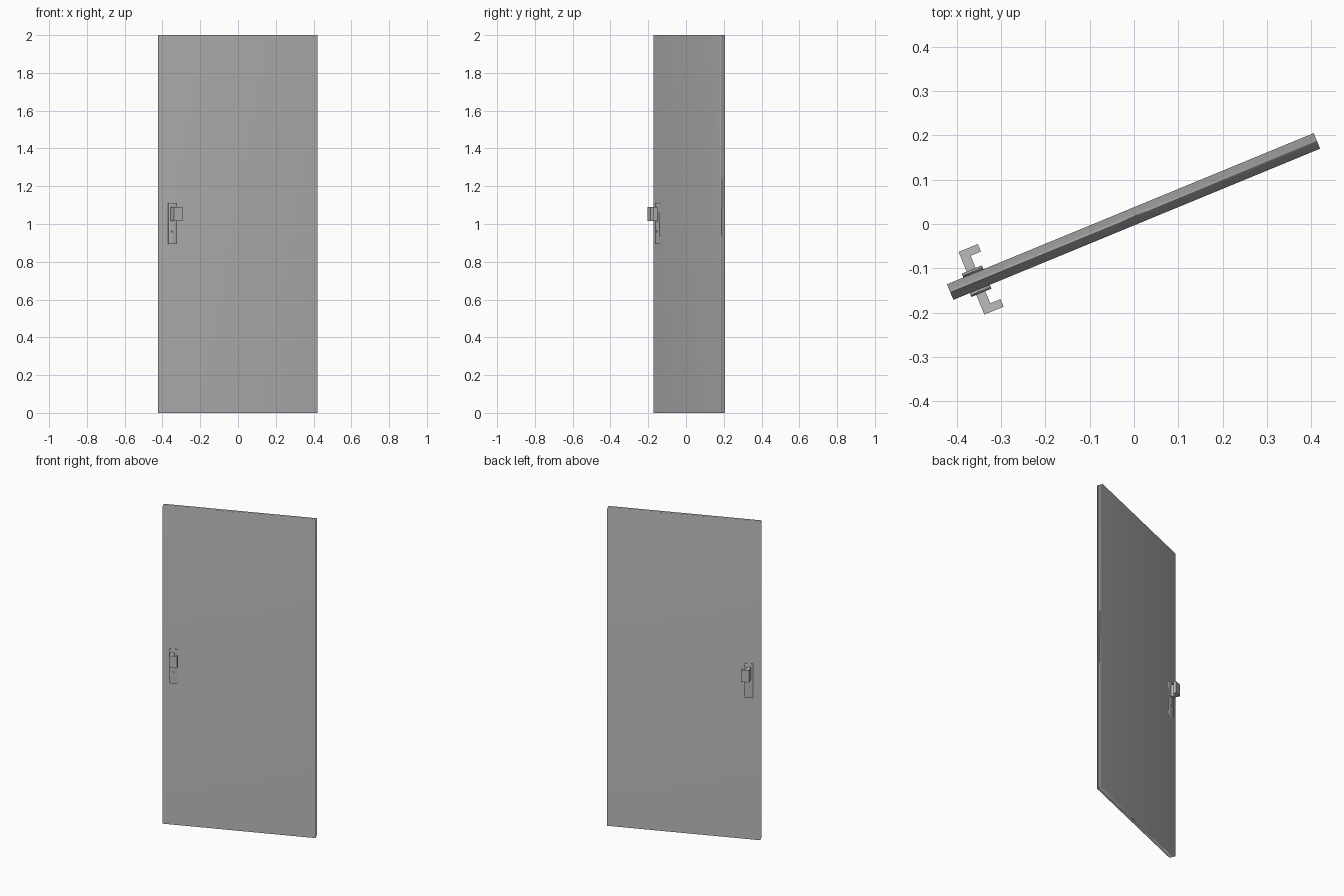
import bpy, bmesh, math
from mathutils import Matrix

cube = bpy.data.objects.get("Cube")
if cube:
    bpy.data.objects.remove(cube, do_unlink=True)

GREY = (0.5, 0.5, 0.5, 1)
mat = bpy.data.materials.new("plain grey")
mat.use_nodes = True
mat.diffuse_color = GREY
mat.node_tree.nodes["Principled BSDF"].inputs["Base Color"].default_value = GREY

# The door stands ajar: every part is built straight, then swung by this
SWING = Matrix.Translation((-0.001, 0.017, 0)) @ Matrix.Rotation(math.radians(22.4), 4, 'Z')


def finish(name, bm, soft=False):
    bmesh.ops.recalc_face_normals(bm, faces=bm.faces)
    mesh = bpy.data.meshes.new(name)
    bm.to_mesh(mesh)
    bm.free()
    mesh.materials.append(mat)
    obj = bpy.data.objects.new(name, mesh)
    bpy.context.collection.objects.link(obj)
    obj.matrix_world = SWING
    if soft:
        # Shading blends over the edges, led by the largest faces
        mesh.shade_smooth()
        obj.modifiers.new("soft_edges", 'WEIGHTED_NORMAL').mode = 'FACE_AREA'
    return obj


def prism(name, outline, z0, z1, soft=False):
    """Extrude a plan outline from z0 up to z1."""
    bm = bmesh.new()
    base = bm.faces.new([bm.verts.new((x, y, z0)) for x, y in outline])
    top = bmesh.ops.extrude_face_region(bm, geom=[base])["geom"]
    bmesh.ops.translate(bm, vec=(0, 0, z1 - z0),
                        verts=[v for v in top if isinstance(v, bmesh.types.BMVert)])
    return finish(name, bm, soft)


def box(name, x0, x1, y0, y1, z0, z1, soft=False):
    return prism(name, [(x0, y0), (x1, y0), (x1, y1), (x0, y1)], z0, z1, soft)


# Door leaf
HALF = 0.019
box("door_leaf", -0.448, 0.448, -HALF, HALF, 0, 2, soft=True)

# Matching lock plate, hooked handle and lock barrel on each face
hook = [(-0.396, 0.027), (-0.396, 0.0765), (-0.349, 0.0765),
        (-0.349, 0.058), (-0.374, 0.058), (-0.374, 0.027)]
for side, s in (("front", -1), ("back", 1)):
    box(side + "_lock_plate", -0.408, -0.359, s * HALF, s * 0.0285, 0.895, 1.11, soft=True)
    prism(side + "_handle", [(x, s * y) for x, y in hook], 1.015, 1.09)
    bm = bmesh.new()
    bmesh.ops.create_cone(
        bm, cap_ends=True, segments=12, radius1=0.007, radius2=0.007, depth=0.004,
        matrix=Matrix.Translation((-0.384, s * 0.029, 0.962)) @ Matrix.Rotation(math.pi / 2, 4, 'X'))
    finish(side + "_lock_barrel", bm)
